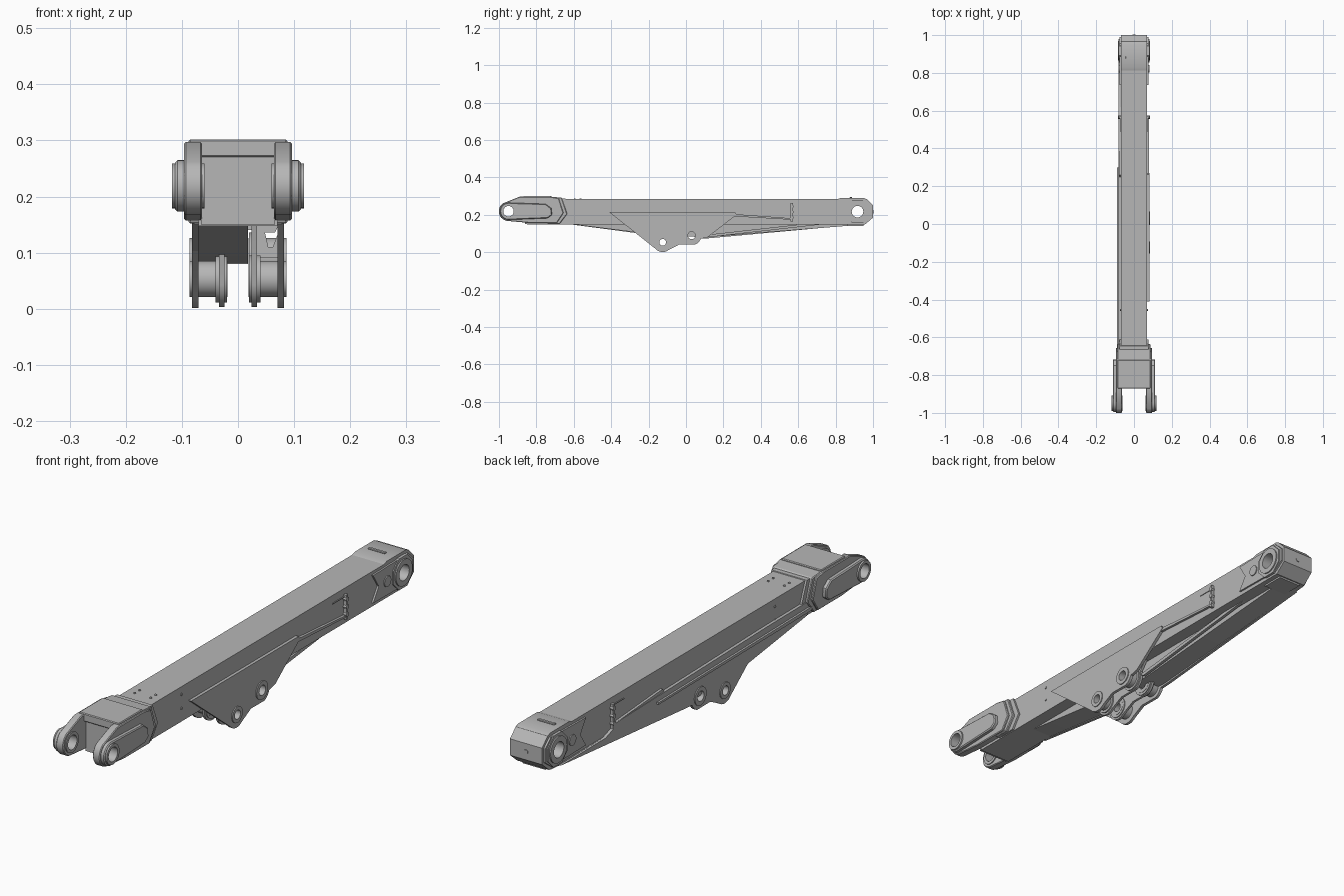
import bpy, bmesh, math
from mathutils import Matrix

cube = bpy.data.objects.get("Cube")
if cube:
    bpy.data.objects.remove(cube)

steel = bpy.data.materials.new("grey_steel")
steel.use_nodes = True
GREY = (0.47, 0.47, 0.47, 1)
steel.diffuse_color = GREY
steel.node_tree.nodes["Principled BSDF"].inputs["Base Color"].default_value = GREY

# Pivot centres (y, z) and bore radii
FORK, TAIL = (-0.949, 0.219), (0.917, 0.217)
LOW_A, LOW_B = (-0.125, 0.053), (0.03, 0.09)
BORE = {FORK: 0.028, TAIL: 0.031, LOW_A: 0.018, LOW_B: 0.02}


def finish(bm, name):
    bmesh.ops.recalc_face_normals(bm, faces=bm.faces)
    mesh = bpy.data.meshes.new(name)
    bm.to_mesh(mesh)
    bm.free()
    mesh.materials.append(steel)
    ob = bpy.data.objects.new(name, mesh)
    bpy.context.collection.objects.link(ob)
    return ob


def activate(ob):
    bpy.ops.object.select_all(action='DESELECT')
    ob.select_set(True)
    bpy.context.view_layer.objects.active = ob


def prism(name, pts, a, b, axis='X', bevel=0, bores=()):
    """Extrude an outline: (y, z) along X, or (x, z) along Y."""
    bm = bmesh.new()
    place = (lambda p, d: (d, p[0], p[1])) if axis == 'X' else (lambda p, d: (p[0], d, p[1]))
    face = bm.faces.new([bm.verts.new(place(p, a)) for p in pts])
    ext = bmesh.ops.extrude_face_region(bm, geom=[face])
    move = place((0, 0), b - a)
    bmesh.ops.translate(bm, vec=move, verts=[v for v in ext["geom"] if isinstance(v, bmesh.types.BMVert)])
    ob = finish(bm, name)
    activate(ob)
    for c in bores:
        cutter = prism("bore_cutter", arc(c, BORE[c], 0, 360, 28), -0.3, 0.3)
        cutter.hide_render = True
        activate(ob)
        mod = ob.modifiers.new("bore", 'BOOLEAN')
        mod.operation, mod.solver, mod.object = 'DIFFERENCE', 'EXACT', cutter
        bpy.ops.object.modifier_apply(modifier=mod.name)
        bpy.data.objects.remove(cutter)
    if bevel:
        mod = ob.modifiers.new("edge", 'BEVEL')
        mod.width, mod.segments, mod.angle_limit = bevel, 1, math.radians(50)
        bpy.ops.object.modifier_apply(modifier=mod.name)
    bpy.ops.object.shade_smooth_by_angle(angle=math.radians(30))
    return ob


def arc(c, r, start, end, n=14):
    full = abs(end - start) >= 360
    steps = n if full else n - 1
    angles = [math.radians(start + (end - start) * i / steps) for i in range(n)]
    return [(c[0] + r * math.cos(t), c[1] + r * math.sin(t)) for t in angles]


def rect(u0, u1, v0, v1):
    return [(u0, v0), (u1, v0), (u1, v1), (u0, v1)]


def pair(name, pts, a, b, **kw):
    for side, s in (("left", 1), ("right", -1)):
        prism(f"{side}_{name}", pts, s * a, s * b, **kw)


def disc(name, c, r, a, b, bore=True, n=36):
    pair(name, arc(c, r, 0, 360, n), a, b, bores=[c] if bore else ())


def stud(name, x, y, z, r=0.005, h=0.004):
    bm = bmesh.new()
    bmesh.ops.create_cone(bm, cap_ends=True, segments=10, radius1=r, radius2=r, depth=h,
                          matrix=Matrix.Translation((x, y, z)))
    finish(bm, name)


# Main box beam with chamfered tail
prism("beam", [(-0.85, 0.147), (0.955, 0.147), (1.0, 0.185), (1.0, 0.25), (0.965, 0.285), (-0.85, 0.285)],
      -0.07, 0.07, bores=[TAIL])

# Fork: ears, raised cheeks, pivot bosses, bridge and collar
pair("fork_ear", arc(FORK, 0.052, 125, 265) + [(-0.84, 0.157), (-0.69, 0.157), (-0.655, 0.21),
     (-0.68, 0.288), (-0.725, 0.297), (-0.89, 0.297)], 0.064, 0.096, bevel=0.003, bores=[FORK])
pair("fork_cheek", arc(FORK, 0.046, 85, 265) + [(-0.74, 0.182), (-0.716, 0.2), (-0.72, 0.235), (-0.75, 0.258)],
     0.09, 0.112, bevel=0.004, bores=[FORK])
disc("fork_boss", FORK, 0.04, 0.06, 0.118)
prism("fork_bridge", rect(-0.87, -0.72, 0.27, 0.302), -0.088, 0.088, bevel=0.003)
prism("fork_bridge_body", rect(-0.86, -0.70, 0.15, 0.28), -0.066, 0.066)
prism("fork_collar", [(-0.74, 0.152), (-0.675, 0.152), (-0.635, 0.205), (-0.665, 0.292), (-0.74, 0.298)],
      -0.088, 0.088, bevel=0.003)
prism("collar_step", [(-0.72, 0.15), (-0.65, 0.15), (-0.612, 0.205), (-0.645, 0.288), (-0.72, 0.288)],
      -0.078, 0.078)

# Tail: side pads, pivot rings, small plugs, top pad with bar
pair("tail_pad", [(0.735, 0.163), (0.95, 0.16), (0.99, 0.19), (0.99, 0.245), (0.955, 0.277),
     (0.735, 0.272), (0.77, 0.217)], 0.068, 0.077, bores=[TAIL])
pair("tail_octagon", arc(TAIL, 0.067, 22.5, 382.5, 8), 0.07, 0.081, bores=[TAIL])
disc("tail_ring", TAIL, 0.052, 0.07, 0.086)
disc("tail_plug", (0.822, 0.217), 0.021, 0.07, 0.081, bore=False, n=20)
prism("tail_top_pad", [(0.81, 0.284), (0.965, 0.284), (0.95, 0.291), (0.83, 0.291)], -0.07, 0.07)
prism("tail_top_bar", rect(0.875, 0.888, 0.29, 0.296), -0.045, 0.03, bevel=0.002)
prism("tail_end_plug", arc((0, 0.217), 0.009, 0, 360, 12), 0.99, 1.002, axis='Y')
prism("tail_lower_lip", rect(0.86, 0.95, 0.14, 0.15), -0.05, 0.05)

# Shared lower edge of the pivot plates, running from tail side to fork side
lower_edge = arc(LOW_B, 0.052, -20, -70, 6) + [(-0.035, 0.042)] + arc(LOW_A, 0.052, -50, -140, 10)

# Left plate is a short trapezoid, right plate is a long taper
prism("left_pivot_plate", [(-0.41, 0.214), (0.262, 0.214), (0.27, 0.2), (0.115, 0.08)] + lower_edge,
      0.07, 0.082, bores=[LOW_A, LOW_B])
prism("right_pivot_plate", [(-0.64, 0.152), (-0.66, 0.205), (-0.40, 0.203), (0.57, 0.183), (0.57, 0.165),
      (0.62, 0.148), (0.9, 0.146), (0.115, 0.074)] + lower_edge + [(-0.27, 0.103)],
      -0.07, -0.082, bores=[LOW_A, LOW_B])
prism("right_long_rib", [(-0.66, 0.168), (-0.66, 0.182), (0.3, 0.168), (0.3, 0.16)], -0.08, -0.09)

# Inner lobed plates and hub tubes
lobes = [(-0.2, 0.147), (0.11, 0.147)] + arc(LOW_B, 0.052, 20, -70, 10) + [(-0.035, 0.042)] \
    + arc(LOW_A, 0.05, -50, -180, 12)
pair("inner_plate", lobes, 0.024, 0.034, bores=[LOW_A, LOW_B])
for label, c, r in (("front", LOW_A, 0.032), ("rear", LOW_B, 0.036)):
    disc(f"{label}_hub_tube", c, r, 0.019, 0.086)
    disc(f"{label}_hub_flange", c, r + 0.01, 0.02, 0.04)

# Tapered belly under the beam and a strut beside it
prism("belly", [(-0.6, 0.148), (-0.2, 0.098), (-0.1, 0.09), (0.1, 0.08), (0.95, 0.148)], -0.074, 0.018)
prism("belly_strut", [(0.08, 0.09), (0.1, 0.078), (0.72, 0.148), (0.6, 0.148)], 0.024, 0.036)
prism("cross_gusset", [(0.03, 0.148), (0.072, 0.148), (0.066, 0.136), (0.048, 0.136), (0.054, 0.11),
      (0.062, 0.11), (0.072, 0.136), (0.072, 0.09), (0.03, 0.09)], -0.06, -0.05, axis='Y')

# Bracket strips and slim ribs on both sides
pair("bracket", rect(0.56, 0.572, 0.165, 0.262), 0.068, 0.082)
for z in (0.185, 0.215, 0.245):
    disc(f"bracket_eye_{int(z * 1000)}", (0.566, z), 0.009, 0.07, 0.084, bore=False, n=12)
pair("slim_rib", [(0.25, 0.192), (0.26, 0.204), (0.56, 0.182), (0.56, 0.174)], 0.068, 0.08)
pair("cable_line", rect(0.49, 0.56, 0.251, 0.255), 0.069, 0.073)

# Small studs on the top and sides
for x in (-0.035, 0.035):
    for y in (-0.595, -0.565):
        stud("top_stud", x, y, 0.286)
for z in (0.2, 0.255):
    disc(f"side_stud_{int(z * 1000)}", (-0.455, z), 0.005, 0.069, 0.073, bore=False, n=10)

# Centre the length on the origin
bpy.context.view_layer.update()
